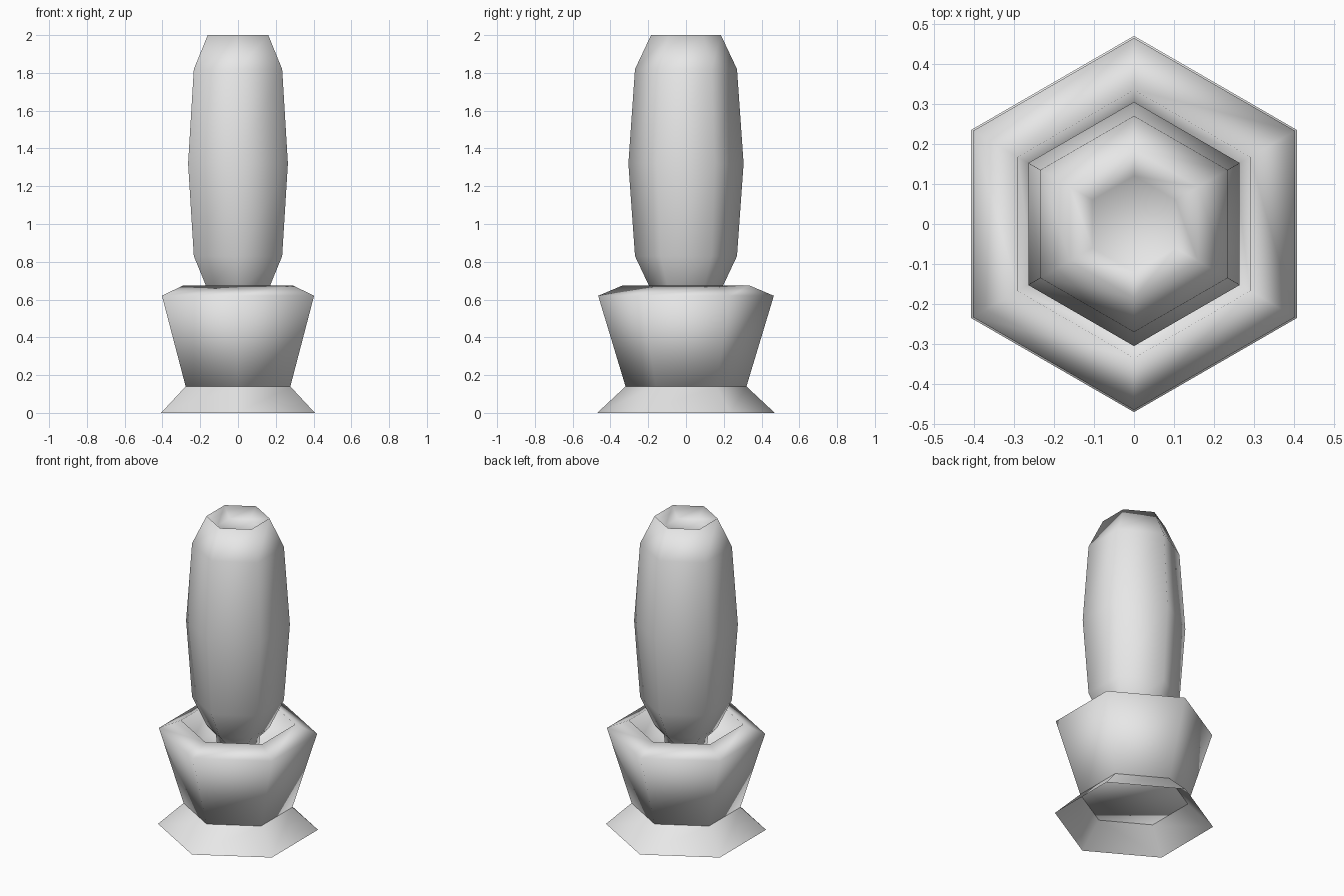
import bpy, bmesh, math

SIDES = 6

cube = bpy.data.objects.get("Cube")
if cube:
    bpy.data.objects.remove(cube, do_unlink=True)

# Single pale grey for every part
grey = bpy.data.materials.new("pale_grey")
grey.use_nodes = True
colour = (0.8, 0.8, 0.8, 1)
grey.diffuse_color = colour
grey.node_tree.nodes["Principled BSDF"].inputs["Base Color"].default_value = colour


def lathe(name, profile, cap_start=False, cap_end=False):
    """Turn a (radius, height) profile into a smooth six-sided part."""
    bm = bmesh.new()
    rings = []
    for radius, height in profile:
        ring = []
        for i in range(SIDES):
            a = math.pi / 2 + math.tau * i / SIDES
            ring.append(bm.verts.new((radius * math.cos(a), radius * math.sin(a), height)))
        rings.append(ring)
    for low, high in zip(rings, rings[1:]):
        for i in range(SIDES):
            j = (i + 1) % SIDES
            bm.faces.new((low[i], low[j], high[j], high[i]))
    if cap_start:
        bm.faces.new(rings[0][::-1])
    if cap_end:
        bm.faces.new(rings[-1])
    for face in bm.faces:
        face.smooth = True
    mesh = bpy.data.meshes.new(name)
    bm.to_mesh(mesh)
    bm.free()
    mesh.materials.append(grey)
    obj = bpy.data.objects.new(name, mesh)
    bpy.context.collection.objects.link(obj)
    return obj


# Flared foot, open underneath
lathe("foot_skirt", [(0.47, 0), (0.32, 0.14)])

# Cup with a sloping rim and a sunken floor
lathe("cup", [(0.32, 0.14), (0.465, 0.62), (0.335, 0.675), (0.29, 0.5)],
      cap_start=True, cap_end=True)

# Tall bulging body with a shallow dished top
lathe("body", [(0.12, 0.5), (0.13, 0.59), (0.185, 0.65), (0.27, 0.83), (0.305, 1.32),
               (0.27, 1.82), (0.185, 2.0), (0.12, 1.94)],
      cap_start=True, cap_end=True)
